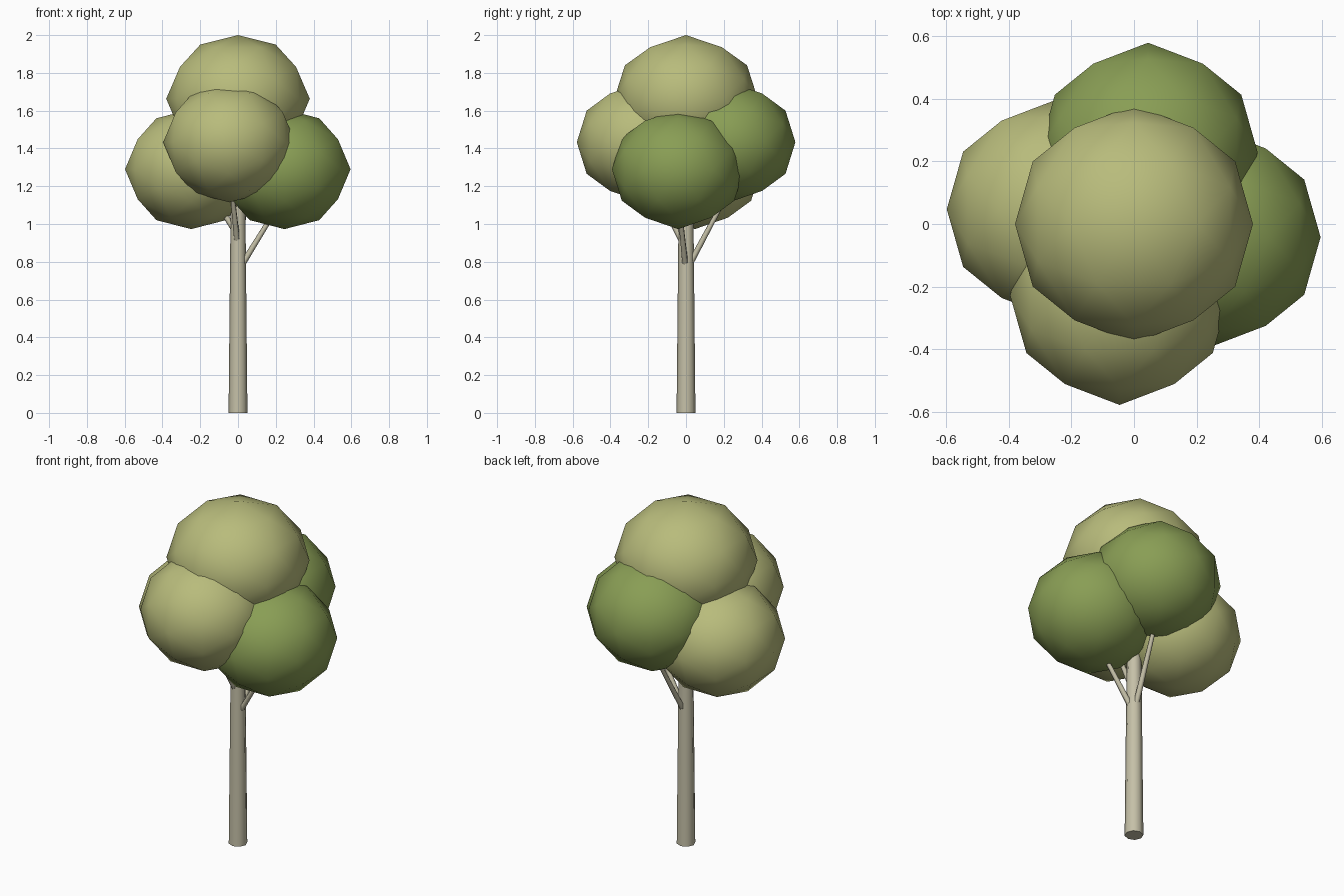
import bpy, bmesh
from math import sqrt
from mathutils import Vector, Matrix

if "Cube" in bpy.data.objects:
    bpy.data.objects.remove(bpy.data.objects["Cube"])


def material(name, color):
    m = bpy.data.materials.new(name)
    m.diffuse_color = (*color, 1)
    m.use_nodes = True
    m.node_tree.nodes["Principled BSDF"].inputs["Base Color"].default_value = m.diffuse_color
    return m


BARK = material("pale_bark", (0.56, 0.53, 0.39))
LIGHT = material("light_leaf", (0.48, 0.50, 0.20))
DARK = material("dark_leaf", (0.25, 0.34, 0.09))


def finish(bm, name, mat):
    bmesh.ops.recalc_face_normals(bm, faces=bm.faces[:])
    me = bpy.data.meshes.new(name)
    bm.to_mesh(me)
    bm.free()
    me.materials.append(mat)
    ob = bpy.data.objects.new(name, me)
    bpy.context.collection.objects.link(ob)
    return ob


# Unit 80-faced icosphere with its two-fold axes along x, y and z
T = (1 + sqrt(5)) / 2
CORNERS = []
for a in (-1, 1):
    for b in (-T, T):
        CORNERS += [Vector((a, 0, b)), Vector((0, b, a)), Vector((b, a, 0))]
POINTS = [c.normalized() for c in CORNERS]
for i, p in enumerate(CORNERS):
    for q in CORNERS[i + 1:]:
        if (p - q).length < 2.1:
            POINTS.append((p + q).normalized())


def leaf_ball(name, center, r, rz, mat):
    bm = bmesh.new()
    for p in POINTS:
        bm.verts.new(p)
    bmesh.ops.convex_hull(bm, input=bm.verts[:])
    for f in bm.faces:
        f.smooth = True
    bmesh.ops.scale(bm, vec=(r, r, rz), verts=bm.verts[:])
    bmesh.ops.translate(bm, vec=center, verts=bm.verts[:])
    finish(bm, name, mat)


def limb(name, start, end, r1, r2, sides):
    """Tapered round limb between two points, smooth sides and flat ends."""
    start, end = Vector(start), Vector(end)
    d = end - start
    rot = d.to_track_quat('Z', 'Y').to_matrix().to_4x4()
    bm = bmesh.new()
    bmesh.ops.create_cone(bm, cap_ends=True, segments=sides, radius1=r1, radius2=r2,
                          depth=d.length,
                          matrix=Matrix.Translation((start + end) / 2) @ rot)
    for f in bm.faces:
        f.smooth = len(f.verts) == 4
        if not f.smooth:
            for e in f.edges:
                e.smooth = False
    finish(bm, name, BARK)


# Trunk and branches
limb("trunk", (0, 0, 0), (0, 0, 1.3), 0.05, 0.037, 8)
limb("branch_right", (0, 0, 0.75), (0.24, -0.04, 1.14), 0.017, 0.011, 6)
limb("branch_back", (0, 0, 0.75), (0.045, 0.23, 1.18), 0.017, 0.011, 6)
limb("branch_front", (0, 0, 0.87), (-0.04, -0.2, 1.25), 0.017, 0.011, 6)
limb("branch_left", (0, 0, 0.94), (-0.22, 0.045, 1.28), 0.017, 0.011, 6)

# Foliage
leaf_ball("foliage_top", (0, 0, 1.663), 0.38, 0.337, LIGHT)
leaf_ball("foliage_left", (-0.248, 0.047, 1.29), 0.35, 0.317, LIGHT)
leaf_ball("foliage_right", (0.246, -0.042, 1.29), 0.35, 0.317, DARK)
leaf_ball("foliage_front", (-0.046, -0.228, 1.433), 0.35, 0.318, LIGHT)
leaf_ball("foliage_back", (0.045, 0.229, 1.433), 0.35, 0.318, DARK)
